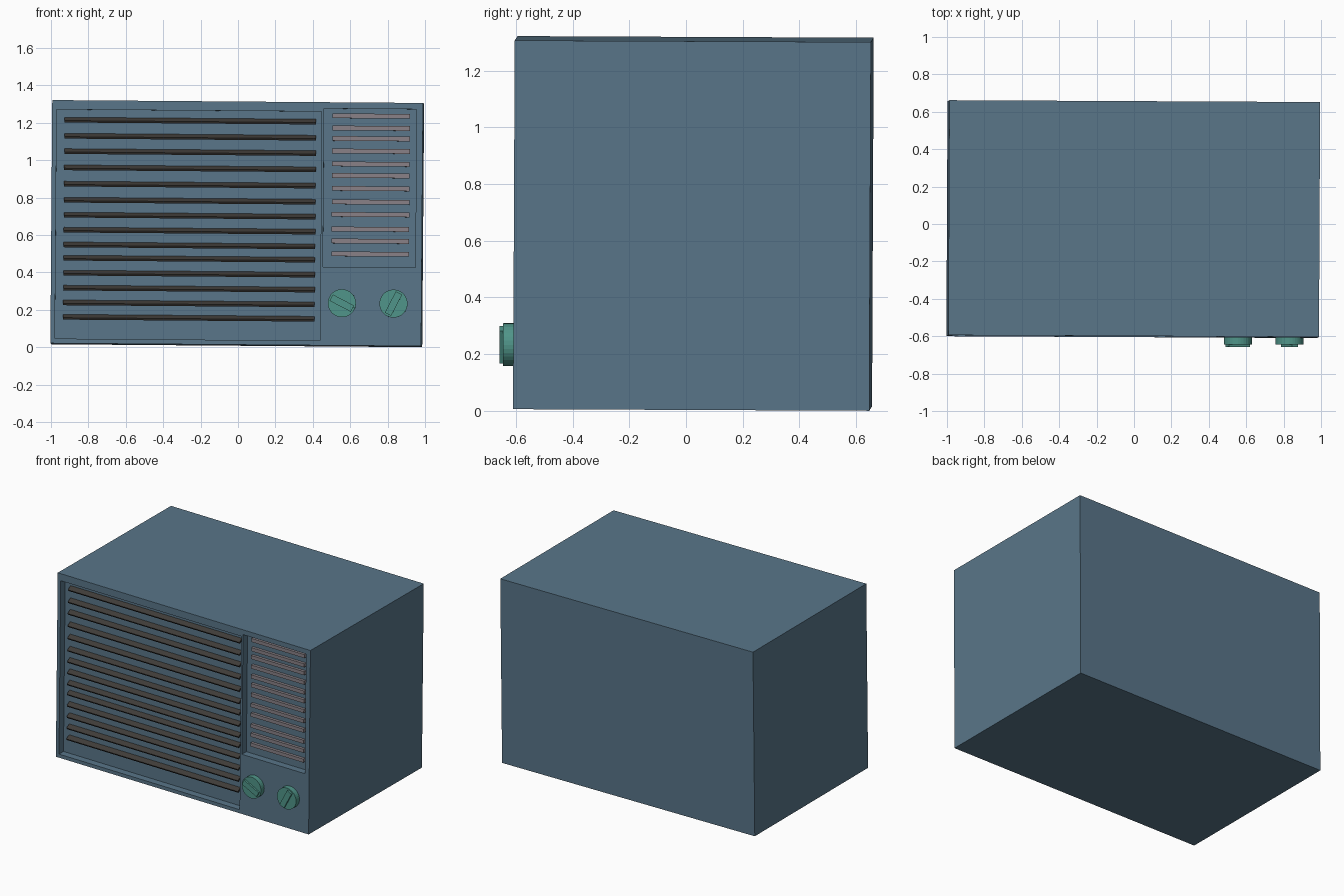
import bpy, math
from mathutils import Matrix, Euler

if "Cube" in bpy.data.objects:
    bpy.data.objects.remove(bpy.data.objects["Cube"])

FRONT = -0.628          # cabinet front face, local frame
ZC = 0.65               # cabinet half height
TILT = (Matrix.Translation((-0.004, 0.026, 0.661))
        @ Euler((-0.0045, 0.0078, -0.005)).to_matrix().to_4x4()
        @ Matrix.Translation((0, 0, -ZC)))


def material(name, rgb):
    m = bpy.data.materials.new(name)
    m.diffuse_color = (*rgb, 1)
    m.use_nodes = True
    m.node_tree.nodes["Principled BSDF"].inputs["Base Color"].default_value = m.diffuse_color
    return m


BLUE = material("cabinet_blue", (0.10, 0.18, 0.25))
DARK = material("slat_dark", (0.05, 0.045, 0.04))
PINK = material("vent_grey", (0.25, 0.22, 0.24))
TEAL = material("knob_teal", (0.08, 0.30, 0.25))


def finish(ob, name, mat):
    ob.name = name
    if mat:
        ob.data.materials.append(mat)
    return ob


def box(name, center, size, mat=None, rot=(0, 0, 0)):
    bpy.ops.mesh.primitive_cube_add(size=1)
    ob = bpy.context.object
    ob.data.transform(TILT @ Matrix.Translation(center) @ Euler(rot).to_matrix().to_4x4()
                      @ Matrix.Diagonal((*size, 1)))
    return finish(ob, name, mat)


def span(name, x0, x1, y0, y1, z0, z1, mat=None):
    return box(name, ((x0 + x1) / 2, (y0 + y1) / 2, (z0 + z1) / 2),
               (x1 - x0, y1 - y0, z1 - z0), mat)


# Cabinet with two shallow front recesses
cabinet = box("cabinet", (0, 0, ZC), (1.982, -2 * FRONT, 2 * ZC), BLUE)
DEPTH = 0.05
FLOOR = FRONT + DEPTH
for name, x0, x1, z0, z1 in (("grille_recess_cutter", -0.967, 0.450, 0.025, 1.250),
                             ("vent_recess_cutter", 0.463, 0.957, 0.420, 1.266)):
    cutter = span(name, x0, x1, FRONT - 0.1, FLOOR, z0, z1)
    cutter.hide_render = True
    cutter.hide_viewport = True
    mod = cabinet.modifiers.new(name, "BOOLEAN")
    mod.operation = "DIFFERENCE"
    mod.object = cutter
    mod.solver = "EXACT"

# Dark tilted slats of the main grille
for i, z in enumerate((1.195, 1.109, 1.027, 0.940, 0.853, 0.767, 0.687,
                       0.607, 0.528, 0.457, 0.377, 0.297, 0.218, 0.141)):
    box(f"grille_slat_{i + 1}", (-0.252, FLOOR - 0.012, z), (1.345, 0.036, 0.012),
        DARK, (math.radians(30), 0, 0))

# Pale slats of the small vent
for i, z in enumerate((1.228, 1.163, 1.107, 1.040, 0.971, 0.909,
                       0.840, 0.768, 0.701, 0.623, 0.559, 0.490)):
    box(f"vent_slat_{i + 1}", (0.715, FLOOR - 0.005, z), (0.415, 0.03, 0.025), PINK)

# Control knobs: round base plus a turned grip
for i, (x, angle) in enumerate(((0.566, 27), (0.842, -63))):
    bpy.ops.mesh.primitive_cylinder_add(vertices=32, radius=0.075, depth=0.045)
    base = bpy.context.object
    base.data.transform(TILT @ Matrix.Translation((x, FRONT - 0.0145, 0.226))
                        @ Matrix.Rotation(math.pi / 2, 4, "X"))
    finish(base, f"knob_base_{i + 1}", TEAL)
    box(f"knob_grip_{i + 1}", (x, FRONT - 0.035, 0.226), (0.128, 0.03, 0.038),
        TEAL, (0, math.radians(angle), 0))
